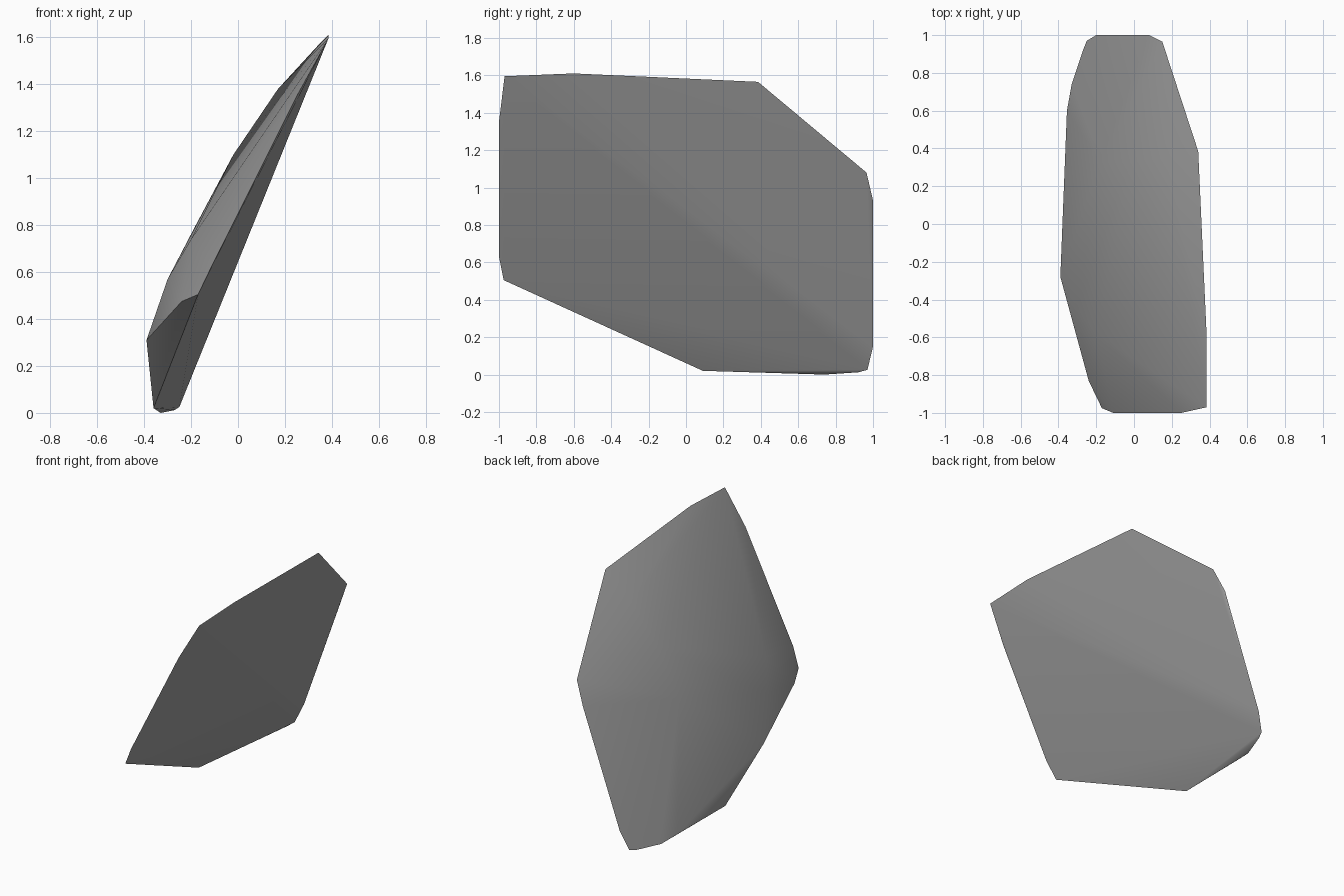
import bpy, bmesh, math

cube = bpy.data.objects.get("Cube")
if cube:
    bpy.data.objects.remove(cube, do_unlink=True)

# One plain stone colour
stone = bpy.data.materials.new("stone_grey")
stone.use_nodes = True
colour = (0.35, 0.35, 0.35, 1)
stone.diffuse_color = colour
stone.node_tree.nodes["Principled BSDF"].inputs["Base Color"].default_value = colour

# Rim of the broad, nearly flat face
rim = [(.385, -.97, 1.595), (.385, -.6, 1.61), (.34, .385, 1.565),
       (.15, .965, 1.08), (.08, 1, .93), (-.2, 1, .15), (-.25, .97, .025),
       (-.27, .92, .012), (-.36, .09, .02), (-.17, -.975, .505),
       (-.11, -1, .63), (.25, -1, 1.35)]

# Lower edge of the thick side
foot = [(-.33, .74, 0), (-.355, .6, .02), (-.39, -.28, .31), (-.24, -.83, .475)]

# Ridges of the bulging side
ridges = [(.17, .35, 1.38), (-.02, .33, 1.1), (-.18, .33, .8),
          (-.3, -.45, .57), (-.2, -.58, .74)]

# Wrap the points in one convex shard
bm = bmesh.new()
for point in rim + foot + ridges:
    bm.verts.new(point)
hull = bmesh.ops.convex_hull(bm, input=bm.verts)
loose = [v for v in bm.verts if not v.link_faces]
bmesh.ops.delete(bm, geom=loose, context="VERTS")
bmesh.ops.recalc_face_normals(bm, faces=bm.faces)

mesh = bpy.data.meshes.new("rock_shard")
bm.to_mesh(mesh)
bm.free()
mesh.materials.append(stone)
shard = bpy.data.objects.new("rock_shard", mesh)
bpy.context.collection.objects.link(shard)

# Soft ridges, crisp rim
bpy.ops.object.select_all(action="DESELECT")
shard.select_set(True)
bpy.context.view_layer.objects.active = shard
bpy.ops.object.shade_smooth_by_angle(angle=math.radians(35))
